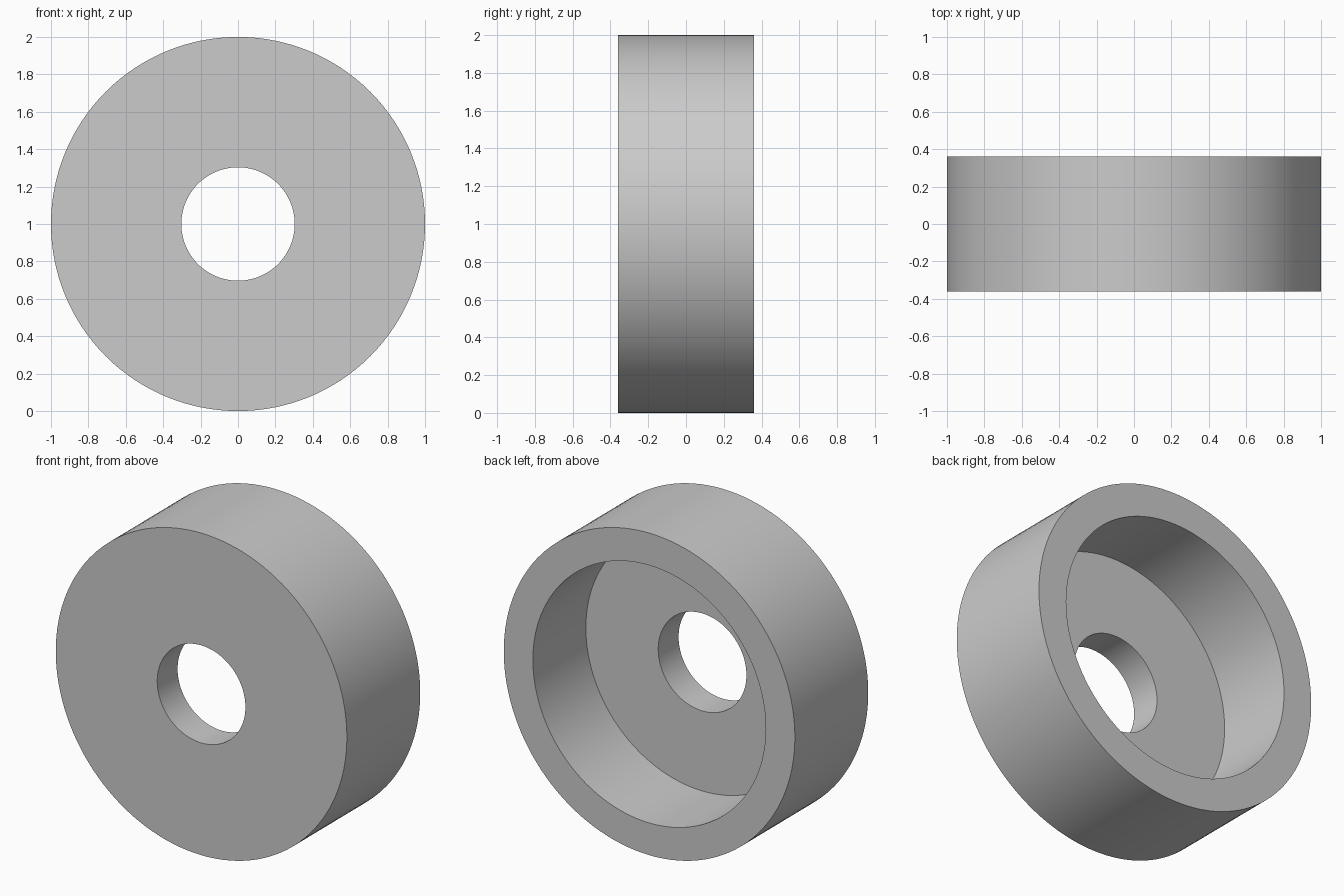
import bpy
import bmesh
import math
from mathutils import Vector

cube = bpy.data.objects.get("Cube")
if cube:
    bpy.data.objects.remove(cube, do_unlink=True)

# Dimensions
OUTER, RECESS, BORE = 1.0, 0.80, 0.303
FRONT, FLOOR, BACK = -0.36, -0.16, 0.36
SEGMENTS = 128

# Plain grey material
grey = bpy.data.materials.new("grey")
grey.use_nodes = True
colour = (0.6, 0.6, 0.6, 1)
grey.diffuse_color = colour
grey.node_tree.nodes["Principled BSDF"].inputs["Base Color"].default_value = colour

# Cross-section as (radius, y), revolved around the y axis
profile = [(BORE, FRONT), (OUTER, FRONT), (OUTER, BACK),
           (RECESS, BACK), (RECESS, FLOOR), (BORE, FLOOR)]
bm = bmesh.new()
verts = [bm.verts.new((0, y, r)) for r, y in profile]
edges = [bm.edges.new((verts[i - 1], verts[i])) for i in range(len(verts))]
bmesh.ops.spin(bm, geom=verts + edges, cent=Vector(), axis=(0, 1, 0),
               angle=math.tau, steps=SEGMENTS, use_merge=True)
bmesh.ops.remove_doubles(bm, verts=bm.verts, dist=1e-4)
bmesh.ops.recalc_face_normals(bm, faces=bm.faces)

# Cupped ring with a bored floor
mesh = bpy.data.meshes.new("cupped_ring")
bm.to_mesh(mesh)
bm.free()
mesh.materials.append(grey)
ring = bpy.data.objects.new("cupped_ring", mesh)
ring.location.z = OUTER
bpy.context.collection.objects.link(ring)

# Smooth walls, crisp rims
bpy.ops.object.select_all(action="DESELECT")
ring.select_set(True)
bpy.context.view_layer.objects.active = ring
bpy.ops.object.shade_smooth_by_angle(angle=math.radians(30))
